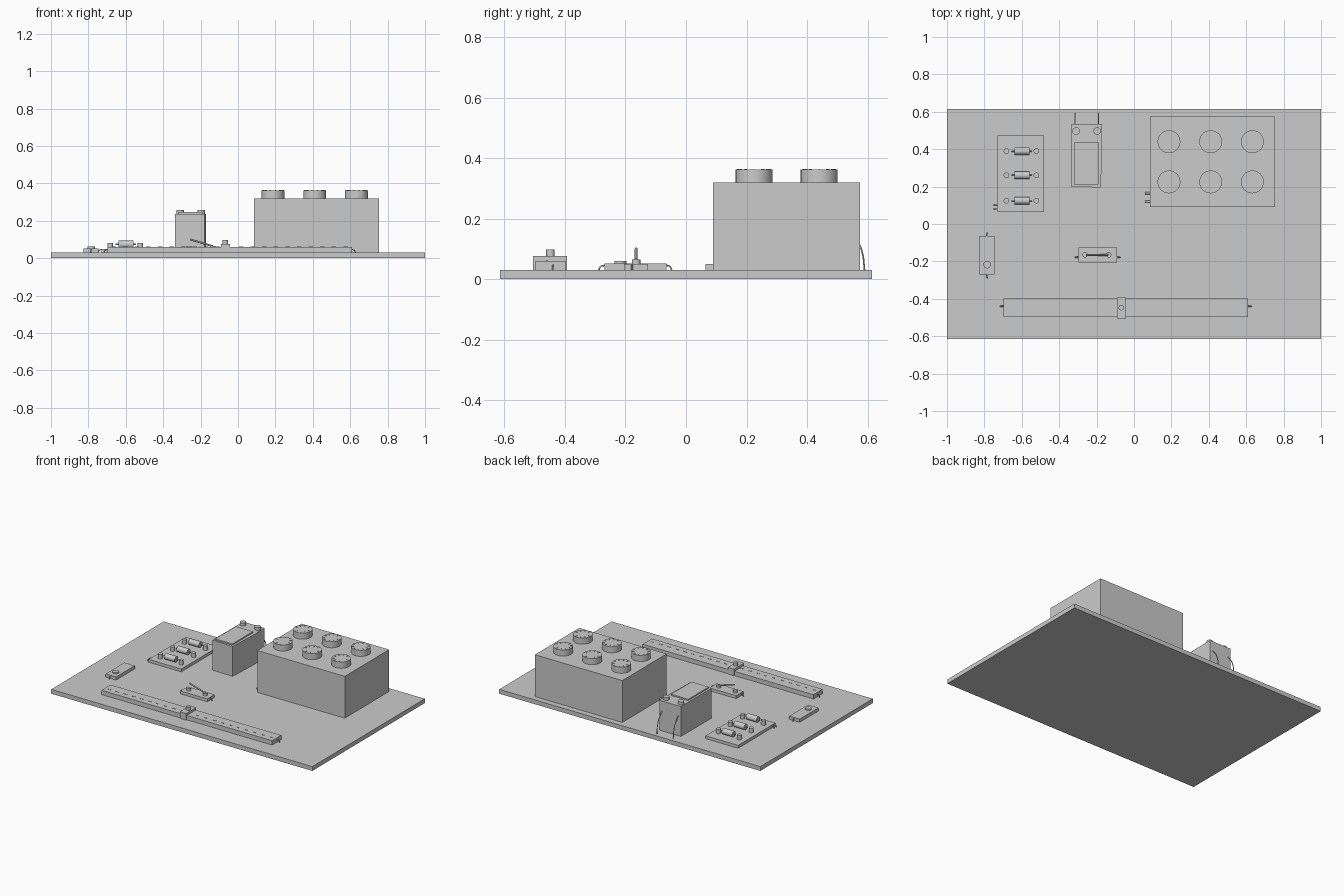
import bpy, bmesh, math
from mathutils import Vector

if "Cube" in bpy.data.objects:
    bpy.data.objects.remove(bpy.data.objects["Cube"])


def finish(name, bm):
    me = bpy.data.meshes.new(name)
    bmesh.ops.recalc_face_normals(bm, faces=bm.faces[:])
    bm.to_mesh(me)
    bm.free()
    ob = bpy.data.objects.new(name, me)
    bpy.context.collection.objects.link(ob)
    return ob


def add_box(bm, x0, x1, y0, y1, z0, z1, angle=0):
    vs = bmesh.ops.create_cube(bm, size=1)['verts']
    bmesh.ops.scale(bm, vec=(x1 - x0, y1 - y0, z1 - z0), verts=vs)
    if angle:
        for v in vs:
            x, y = v.co.x, v.co.y
            v.co.x = x * math.cos(angle) - y * math.sin(angle)
            v.co.y = x * math.sin(angle) + y * math.cos(angle)
    bmesh.ops.translate(bm, vec=((x0 + x1) / 2, (y0 + y1) / 2, (z0 + z1) / 2), verts=vs)


def box(name, *dims):
    bm = bmesh.new()
    add_box(bm, *dims)
    return finish(name, bm)


def rod(name, a, b, r, segments=32):
    a, b = Vector(a), Vector(b)
    bm = bmesh.new()
    bmesh.ops.create_cone(bm, cap_ends=True, segments=segments, radius1=r, radius2=r, depth=(b - a).length)
    ob = finish(name, bm)
    ob.data.transform((b - a).to_track_quat('Z', 'Y').to_matrix().to_4x4())
    ob.location = (a + b) / 2
    for o in bpy.context.selected_objects:
        o.select_set(False)
    ob.select_set(True)
    bpy.context.view_layer.objects.active = ob
    bpy.ops.object.shade_smooth_by_angle()
    return ob


def post(name, x, y, z0, z1, r):
    return rod(name, (x, y, z0), (x, y, z1), r)


def wire(name, pts, r=0.003):
    cu = bpy.data.curves.new(name, 'CURVE')
    cu.dimensions = '3D'
    cu.bevel_depth = r
    cu.bevel_resolution = 1
    cu.use_fill_caps = True
    cu.resolution_u = 6
    sp = cu.splines.new('BEZIER')
    sp.bezier_points.add(len(pts) - 1)
    for p, co in zip(sp.bezier_points, pts):
        p.co = co
        p.handle_left_type = p.handle_right_type = 'AUTO'
    ob = bpy.data.objects.new(name, cu)
    bpy.context.collection.objects.link(ob)
    for o in bpy.context.selected_objects:
        o.select_set(False)
    ob.select_set(True)
    bpy.context.view_layer.objects.active = ob
    bpy.ops.object.convert(target='MESH')


def end_wire(name, x, y, dx, dy, z=0.05):
    # short lead curving from a board edge down to the base
    wire(name, [(x, y, z - 0.004), (x + dx * 0.012, y + dy * 0.012, z - 0.008),
                (x + dx * 0.018, y + dy * 0.018, 0.03)])


# base board
box("base_board", -1, 1, -0.615, 0.615, 0, 0.03)

# resistance box with six dials
box("resistance_box", 0.085, 0.755, 0.09, 0.575, 0.03, 0.32)
ticks = bmesh.new()
for y in (0.225, 0.44):
    for x in (0.187, 0.41, 0.633):
        post("dial", x, y, 0.32, 0.362, 0.061)
        for i in range(10):
            a = math.tau * i / 10
            tx, ty = x + 0.05 * math.cos(a), y + 0.05 * math.sin(a)
            add_box(ticks, tx - 0.008, tx + 0.008, ty - 0.002, ty + 0.002, 0.361, 0.364, a)
finish("dial_ticks", ticks)
for y in (0.12, 0.165):
    rod("box_terminal", (0.06, y, 0.04), (0.09, y, 0.04), 0.006, 16)

# galvanometer: slightly tapered case, raised panel, two terminals and rear leads
bm = bmesh.new()
outline = [(-0.337, 0.2), (-0.178, 0.195), (-0.17, 0.39), (-0.17, 0.535), (-0.335, 0.535)]
face = bm.faces.new([bm.verts.new((x, y, 0.03)) for x, y in outline])
top = bmesh.ops.extrude_face_region(bm, geom=[face])['geom']
bmesh.ops.translate(bm, vec=(0, 0, 0.207), verts=[v for v in top if isinstance(v, bmesh.types.BMVert)])
bm.faces.new(list(reversed([v for v in face.verts]))) if not face.is_valid else None
finish("meter_case", bm)
box("meter_panel", -0.322, -0.19, 0.21, 0.435, 0.235, 0.246)
for x in (-0.31, -0.197):
    post("meter_terminal", x, 0.497, 0.235, 0.257, 0.02)
for x in (-0.315, -0.19):
    wire("meter_lead", [(x, 0.533, 0.17), (x, 0.565, 0.13), (x, 0.582, 0.09), (x, 0.59, 0.03)])

# resistor board
box("resistor_board", -0.73, -0.48, 0.065, 0.472, 0.03, 0.05)
for y in (0.125, 0.26, 0.39):
    rod("resistor", (-0.64, y, 0.073), (-0.56, y, 0.073), 0.02)
    rod("resistor_lead", (-0.655, y, 0.073), (-0.545, y, 0.073), 0.004, 12)
    for x in (-0.682, -0.522):
        post("resistor_post", x, y, 0.05, 0.08, 0.015)
for y in (0.08, 0.102):
    end_wire("resistor_board_lead", -0.73, y, -1, 0)

# plug key
box("key_board", -0.825, -0.745, -0.27, -0.065, 0.03, 0.052)
post("key_button", -0.785, -0.217, 0.052, 0.061, 0.02)
end_wire("key_lead_front", -0.785, -0.27, 0, -1)
end_wire("key_lead_back", -0.785, -0.065, 0, 1)

# knife switch with tilted lever
box("switch_board", -0.297, -0.092, -0.205, -0.125, 0.03, 0.05)
for x in (-0.262, -0.135):
    post("switch_post", x, -0.165, 0.05, 0.066, 0.014)
rod("switch_lever", (-0.255, -0.165, 0.1), (-0.135, -0.165, 0.064), 0.005, 12)
end_wire("switch_lead_left", -0.297, -0.178, -1, 0)
end_wire("switch_lead_right", -0.092, -0.178, 1, 0)

# slide wire rail with scale ticks and sliding contact
box("slide_rail", -0.698, 0.61, -0.498, -0.398, 0.03, 0.06)
ticks = bmesh.new()
for i in range(21):
    x = -0.665 + i * 0.062
    if abs(x + 0.068) > 0.03:
        add_box(ticks, x - 0.012, x + 0.012, -0.462, -0.456, 0.059, 0.062)
finish("scale_ticks", ticks)
box("slider", -0.092, -0.044, -0.505, -0.394, 0.03, 0.076)
post("slider_knob", -0.068, -0.448, 0.076, 0.098, 0.014)
end_wire("rail_lead_left", -0.698, -0.44, -1, 0)
end_wire("rail_lead_right", 0.61, -0.44, 1, 0)
